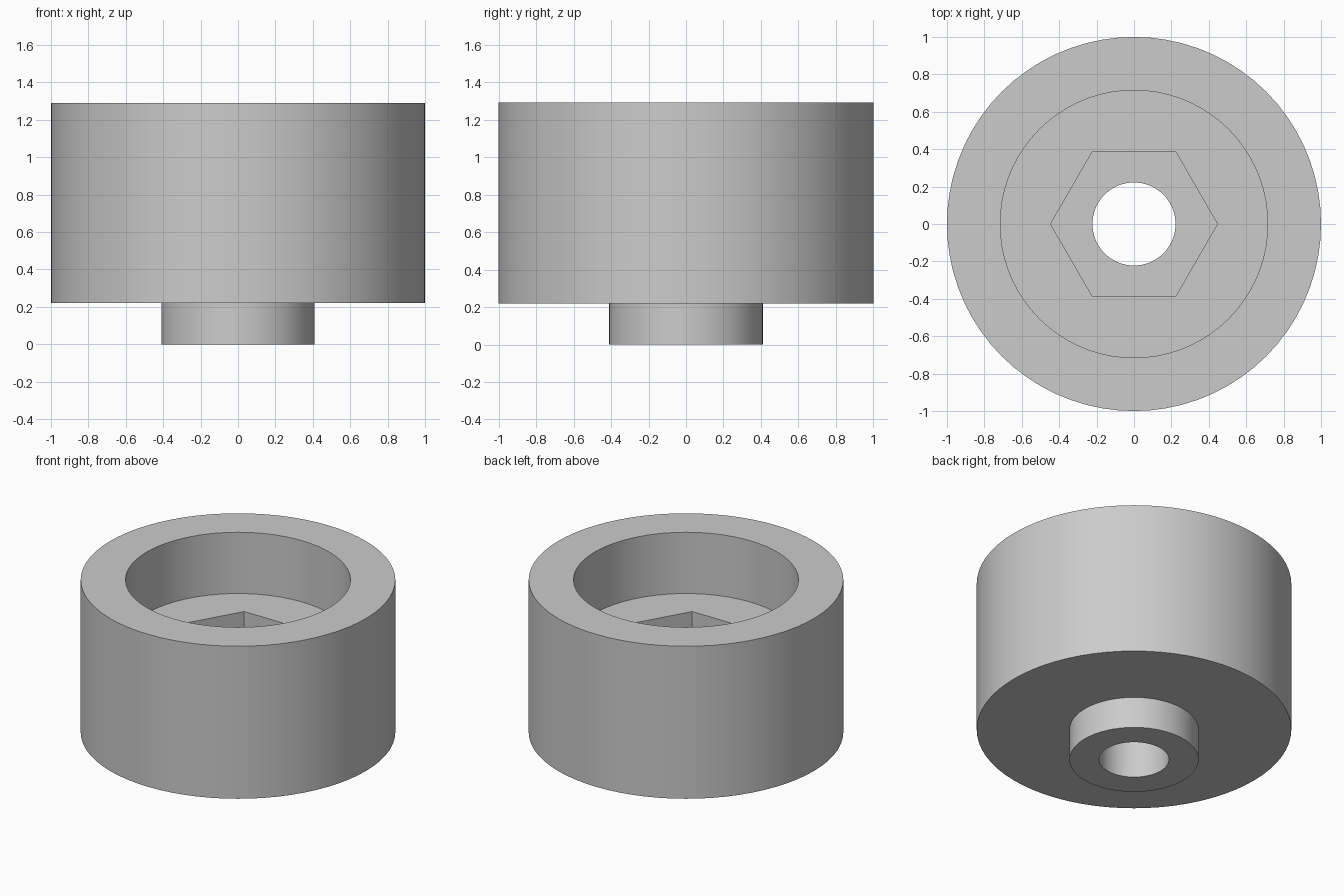
import bpy
import bmesh
from math import cos, sin, pi, radians

if "Cube" in bpy.data.objects:
    bpy.data.objects.remove(bpy.data.objects["Cube"], do_unlink=True)

SIDES = 72  # multiple of six, so hexagon corners fall on vertices

grey = bpy.data.materials.new("plain grey")
grey.use_nodes = True
colour = (0.6, 0.6, 0.6, 1)
grey.diffuse_color = colour
grey.node_tree.nodes["Principled BSDF"].inputs["Base Color"].default_value = colour


def ring(bm, radius, z, hexagonal=False):
    """Ring of vertices, round or six-sided with corners on the x axis."""
    verts = []
    for i in range(SIDES):
        a = 2 * pi * i / SIDES
        r = radius
        if hexagonal:
            r *= cos(pi / 6) / cos(a % (pi / 3) - pi / 6)
        verts.append(bm.verts.new((r * cos(a), r * sin(a), z)))
    return verts


# Closed section: hub, body, wide recess, hex pocket, through hole
section = [
    (0.222, 0.0, False), (0.41, 0.0, False),
    (0.41, 0.22, False), (1.0, 0.22, False),
    (1.0, 1.29, False), (0.715, 1.29, False),
    (0.715, 0.86, False), (0.446, 0.86, True),
    (0.446, 0.50, True), (0.222, 0.50, False),
]

bm = bmesh.new()
rings = [ring(bm, *step) for step in section]
for lower, upper in zip(rings, rings[1:] + rings[:1]):
    for i in range(SIDES):
        j = (i + 1) % SIDES
        bm.faces.new((lower[i], lower[j], upper[j], upper[i]))
bmesh.ops.recalc_face_normals(bm, faces=bm.faces)

mesh = bpy.data.meshes.new("recessed_bushing")
bm.to_mesh(mesh)
bm.free()
mesh.materials.append(grey)
body = bpy.data.objects.new("recessed_bushing", mesh)
bpy.context.collection.objects.link(body)

# Smooth round walls, keep the rims and hexagon corners sharp
bpy.ops.object.select_all(action="DESELECT")
body.select_set(True)
bpy.context.view_layer.objects.active = body
bpy.ops.object.shade_smooth_by_angle(angle=radians(30))
